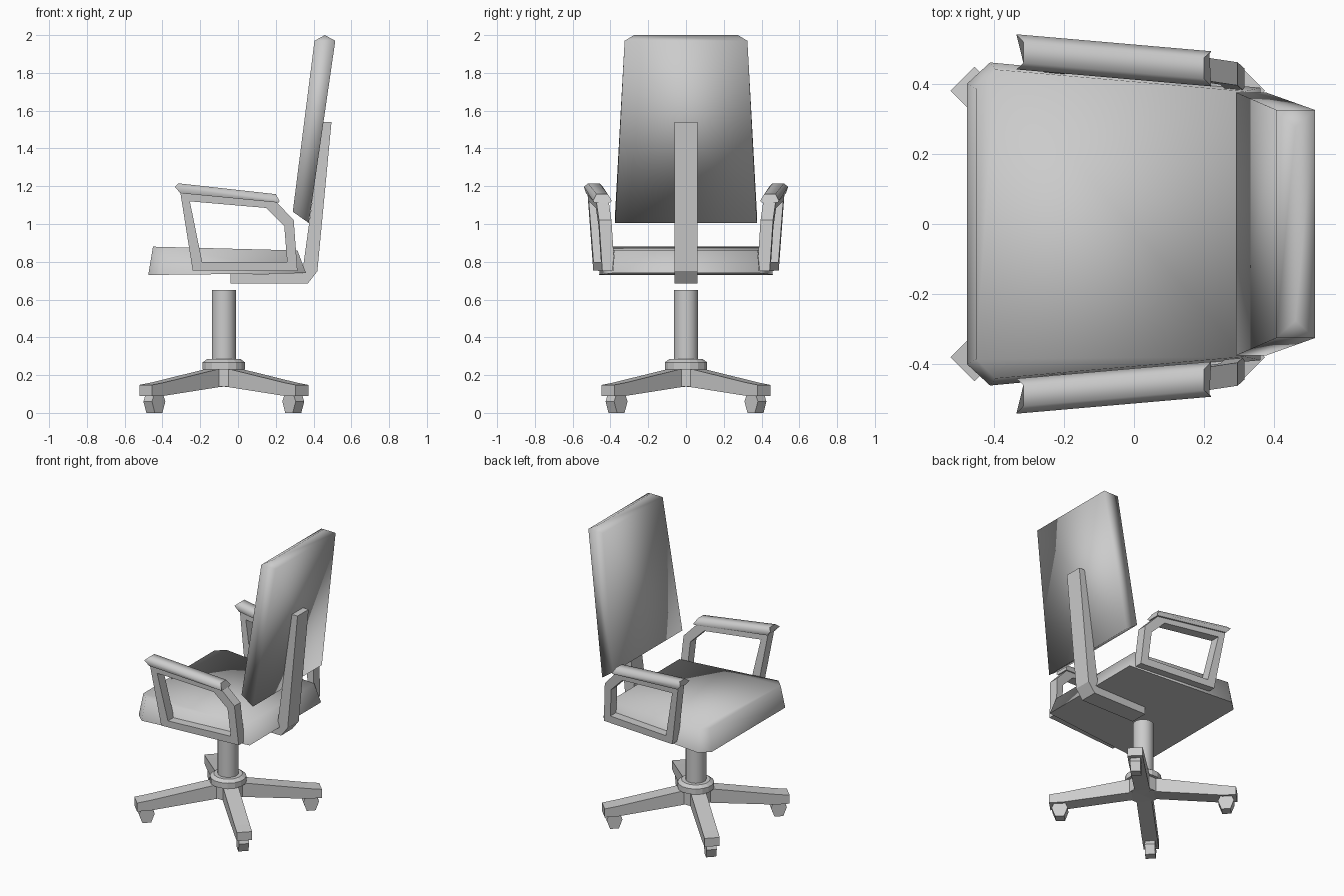
import bpy, bmesh, math

cube = bpy.data.objects.get("Cube")
if cube:
    bpy.data.objects.remove(cube, do_unlink=True)

grey = bpy.data.materials.new("light_grey")
grey.use_nodes = True
COLOUR = (0.6, 0.6, 0.6, 1)
grey.diffuse_color = COLOUR
grey.node_tree.nodes["Principled BSDF"].inputs["Base Color"].default_value = COLOUR

BASE_X = -0.075  # axis of the swivel base


def loft(name, rings, smooth=None, closed=False):
    """Skin equal-sized rings of points; cap the ends unless closed."""
    bm = bmesh.new()
    loops = [[bm.verts.new(p) for p in ring] for ring in rings]
    n = len(loops[0])
    pairs = list(zip(loops, loops[1:]))
    if closed:
        pairs.append((loops[-1], loops[0]))
    else:
        bm.faces.new(loops[0][::-1])
        bm.faces.new(loops[-1])
    for a, b in pairs:
        for i in range(n):
            j = (i + 1) % n
            bm.faces.new((a[i], a[j], b[j], b[i]))
    bmesh.ops.remove_doubles(bm, verts=bm.verts, dist=0.0005)
    bmesh.ops.recalc_face_normals(bm, faces=bm.faces)
    bm.normal_update()
    for f in bm.faces:
        f.smooth = smooth is not None and f.normal.x < 0.8
    me = bpy.data.meshes.new(name)
    bm.to_mesh(me)
    bm.free()
    if smooth is not None:
        me.set_sharp_from_angle(angle=math.radians(smooth))
    me.materials.append(grey)
    ob = bpy.data.objects.new(name, me)
    bpy.context.collection.objects.link(ob)
    return ob


def lathe(name, profile, sides, smooth=None):
    """Stack of circles (radius, height) about the base axis."""
    angles = [math.tau * (i + 0.5) / sides for i in range(sides)]
    return loft(name, [[(BASE_X + r * math.cos(a), r * math.sin(a), z) for a in angles]
                       for r, z in profile], smooth)


# Swivel column and hub
column = lathe("column", [(0.065, 0.2), (0.065, 0.65)], 16, 40)
for p in column.data.polygons:
    p.use_smooth = True
lathe("hub_collar", [(0.114, 0.23), (0.114, 0.268), (0.09, 0.285)], 16)
lathe("hub_core", [(0.1, 0.14), (0.1, 0.235)], 8)

# Four diagonal legs with casters
for k in range(4):
    ang = math.radians(45 + 90 * k)
    c, s = math.cos(ang), math.sin(ang)

    def polar(r, t, z):
        return (BASE_X + r * c - t * s, r * s + t * c, z)

    w = 0.048
    sections = [(0, 0.14, 0.24), (0.07, 0.138, 0.235), (0.5, 0.09, 0.16), (0.585, 0.09, 0.148)]
    loft(f"leg_{k + 1}", [[polar(r, -w, lo), polar(r, w, lo), polar(r, w, hi), polar(r, -w, hi)]
                          for r, lo, hi in sections])
    caster = [(-0.028, 0), (0.028, 0), (0.05, 0.06), (0.035, 0.095), (-0.035, 0.095), (-0.05, 0.06)]
    loft(f"caster_{k + 1}", [[polar(0.52 + r, t, z) for r, z in caster] for t in (-0.032, 0.032)])


# Seat cushion: clipped front corners, narrower toward the rear
def seat_ring(half, z_front, z_back):
    x0, x1 = half[0][0], half[-1][0]
    pts = half + [(x, -y) for x, y in reversed(half)]
    return [(x, y, z_front + (z_back - z_front) * (x - x0) / (x1 - x0)) for x, y in pts]


loft("seat", [seat_ring([(-0.475, 0.40), (-0.41, 0.46), (0.36, 0.388)], 0.73, 0.74),
              seat_ring([(-0.45, 0.385), (-0.395, 0.44), (0.315, 0.378)], 0.88, 0.86)], 88)

# Backrest with a ridged top
rest = [(0.29, 1.065, 0.375, 0.375, 1.005, 0.375),
        (0.405, 1.97, 0.325, 0.515, 1.97, 0.325),
        (0.46, 2.0, 0.275, 0.46, 2.0, 0.275)]
loft("backrest", [[(xf, -yf, zf), (xf, yf, zf), (xb, yb, zb), (xb, -yb, zb)]
                  for xf, zf, yf, xb, zb, yb in rest], 100)

# Bent bar joining seat and backrest
bar = [(-0.04, 0.685), (0.37, 0.685), (0.42, 0.75), (0.495, 1.54), (0.45, 1.54), (0.34, 0.738), (-0.04, 0.735)]
loft("back_support", [[(x, y, z) for x, z in bar] for y in (-0.06, 0.06)])

# Armrests: a leaning closed frame and a bevelled pad on each side
outer = [(-0.305, 1.165), (-0.24, 0.755), (0.315, 0.75), (0.295, 1.02), (0.205, 1.115)]
inner = [(-0.255, 1.12), (-0.19, 0.80), (0.26, 0.80), (0.245, 0.99), (0.15, 1.085)]


def arm_y(x):
    return 0.442 + 0.087 * (0.22 - x)


for side, sign in (("left", 1), ("right", -1)):
    def frame_point(p, off):
        x, z = p
        lean = 0.06 * (1.15 - z)
        return (x, sign * (arm_y(x) - lean + off), z)

    h = 0.033
    loft(f"arm_frame_{side}", [[frame_point(o, -h), frame_point(o, h), frame_point(i, h), frame_point(i, -h)]
                               for o, i in zip(outer, inner)], closed=True)

    # Pad stations: low edge, middle edge and top edge at each end
    def pad_ring(xs, zs):
        offs = (-0.042, -0.05, -0.03, 0.03, 0.05, 0.042)
        level = (0, 1, 2, 2, 1, 0)
        return [(xs[l], sign * (arm_y(xs[l]) + o), zs[l]) for o, l in zip(offs, level)]

    loft(f"arm_pad_{side}", [pad_ring((-0.305, -0.335, -0.315), (1.163, 1.197, 1.215)),
                             pad_ring((0.215, 0.22, 0.2), (1.113, 1.122, 1.158))], 60)
